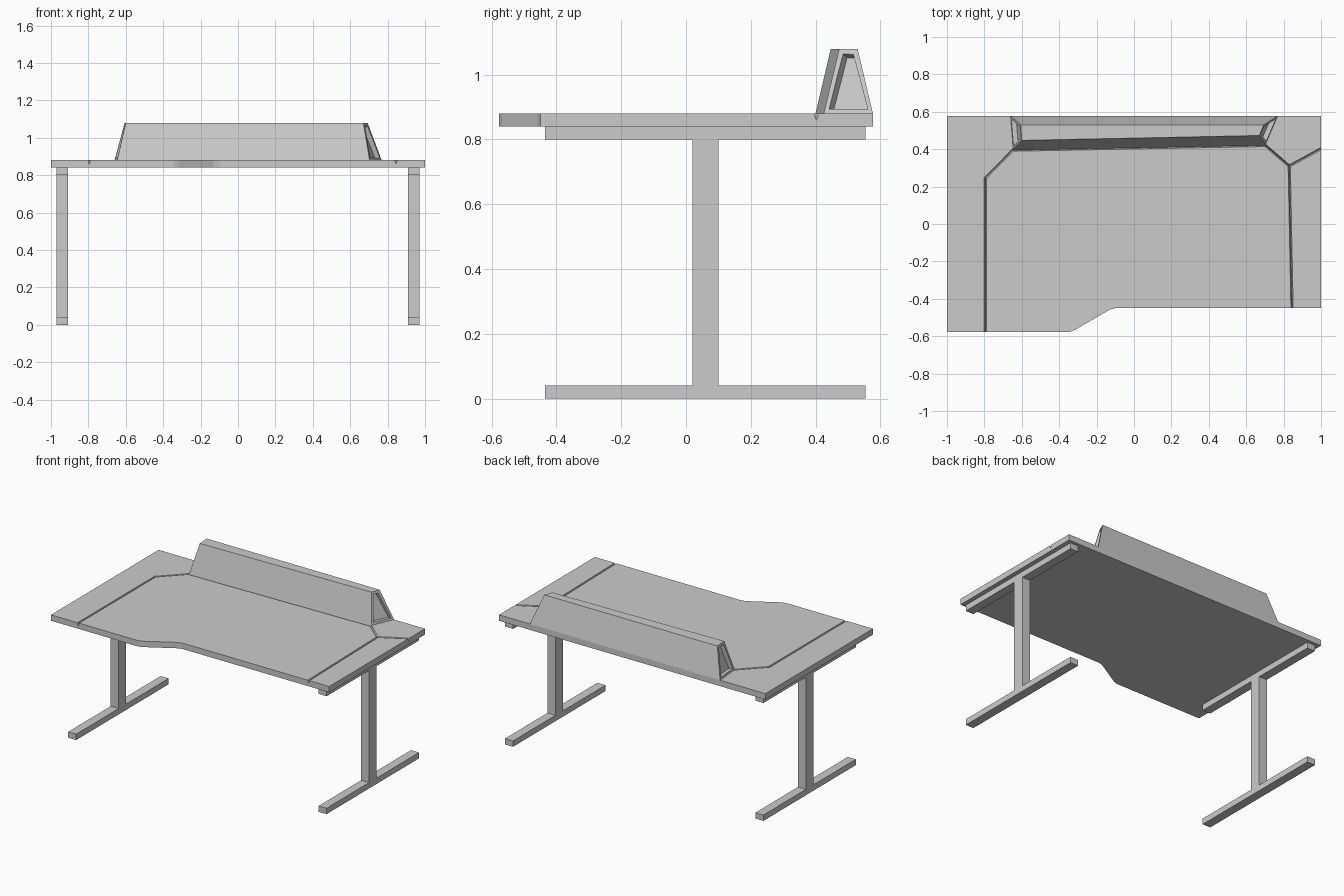
import bpy
import bmesh
from mathutils import Vector

cube = bpy.data.objects.get("Cube")
if cube:
    bpy.data.objects.remove(cube, do_unlink=True)

grey = bpy.data.materials.new("light_grey")
grey.use_nodes = True
grey.diffuse_color = (0.6, 0.6, 0.6, 1)
grey.node_tree.nodes["Principled BSDF"].inputs["Base Color"].default_value = (0.6, 0.6, 0.6, 1)

DESK_BOTTOM, DESK_TOP, SHELF_TOP = 0.84, 0.88, 1.08
FRONT, BACK = -0.577, 0.577


def make_object(name, bm):
    bmesh.ops.recalc_face_normals(bm, faces=bm.faces)
    mesh = bpy.data.meshes.new(name)
    bm.to_mesh(mesh)
    bm.free()
    mesh.materials.append(grey)
    obj = bpy.data.objects.new(name, mesh)
    bpy.context.collection.objects.link(obj)
    return obj


def loft(rings, bm=None):
    """Closed solid through rings that have the same number of points."""
    bm = bm or bmesh.new()
    loops = [[bm.verts.new(p) for p in ring] for ring in rings]
    for a, b in zip(loops, loops[1:]):
        for i in range(len(a)):
            j = (i + 1) % len(a)
            bm.faces.new((a[i], a[j], b[j], b[i]))
    bm.faces.new(loops[0][::-1])
    bm.faces.new(loops[-1])
    return bm


def groove_cutter(name, path, half_width=0.006, depth=0.022):
    """V-shaped sweep along a flat path with mitred corners."""
    points = [Vector(p) for p in path]
    normals = []
    for a, b in zip(points, points[1:]):
        d = (b - a).normalized()
        normals.append(Vector((-d.y, d.x)))
    rings = []
    over = 0.01
    w = half_width * (depth + over) / depth
    for i, p in enumerate(points):
        before, after = normals[max(i - 1, 0)], normals[min(i, len(normals) - 1)]
        mitre = (before + after) / (1 + before.dot(after))
        left, right = p + mitre * w, p - mitre * w
        rings.append([(left.x, left.y, DESK_TOP + over),
                      (right.x, right.y, DESK_TOP + over),
                      (p.x, p.y, DESK_TOP - depth)])
    cutter = make_object(name, loft(rings))
    cutter.hide_render = True
    return cutter


# Desk top with a stepped front edge
outline = [(-1, FRONT), (-0.345, FRONT), (-0.315, -0.566), (-0.13, -0.458),
           (-0.10, -0.45), (1, -0.45), (1, BACK), (-1, BACK)]
desk_top = make_object("desk_top", loft(
    [[(x, y, z) for x, y in outline] for z in (DESK_BOTTOM, DESK_TOP)]))

# Grooves cut into the desk top
main_path = [(-0.795, -0.65), (-0.795, 0.245), (-0.648, 0.395),
             (0.702, 0.42), (0.83, 0.31), (0.847, -0.55)]
branch_path = [(0.826, 0.308), (1.05, 0.43)]
for name, path in (("main_groove_cutter", main_path), ("branch_groove_cutter", branch_path)):
    cutter = groove_cutter(name, path)
    cut = desk_top.modifiers.new(name, 'BOOLEAN')
    cut.operation = 'DIFFERENCE'
    cut.solver = 'EXACT'
    cut.object = cutter
    bpy.context.view_layer.objects.active = desk_top
    bpy.ops.object.modifier_apply(modifier=name)
    bpy.data.objects.remove(cutter, do_unlink=True)

# Tapered raised shelf with recessed ends
base = [(-0.646, 0.4), (0.703, 0.425), (0.768, BACK), (-0.66, BACK)]
crown = [(-0.6, 0.447), (0.67, 0.473), (0.693, 0.53), (-0.606, 0.53)]
bm = loft([[(x, y, DESK_TOP) for x, y in base], [(x, y, SHELF_TOP) for x, y in crown]])
bmesh.ops.recalc_face_normals(bm, faces=bm.faces)
bm.normal_update()
ends = [f for f in bm.faces if abs(f.normal.x) > 0.7]
bmesh.ops.inset_individual(bm, faces=ends, thickness=0.022)
bmesh.ops.inset_individual(bm, faces=ends, thickness=0.007, depth=-0.025)
make_object("raised_shelf", bm)

# Legs: foot, post and top rail in one I-shaped profile
foot_front, foot_back, post_front, post_back = -0.435, 0.555, 0.02, 0.10
thick = 0.04
profile = [(foot_front, 0), (foot_back, 0), (foot_back, thick), (post_back, thick),
           (post_back, DESK_BOTTOM - thick), (foot_back, DESK_BOTTOM - thick),
           (foot_back, DESK_BOTTOM), (foot_front, DESK_BOTTOM),
           (foot_front, DESK_BOTTOM - thick), (post_front, DESK_BOTTOM - thick),
           (post_front, thick), (foot_front, thick)]
for name, side in (("left_leg", 1), ("right_leg", -1)):
    make_object(name, loft([[(side * x, y, z) for y, z in profile] for x in (0.91, 0.97)]))
